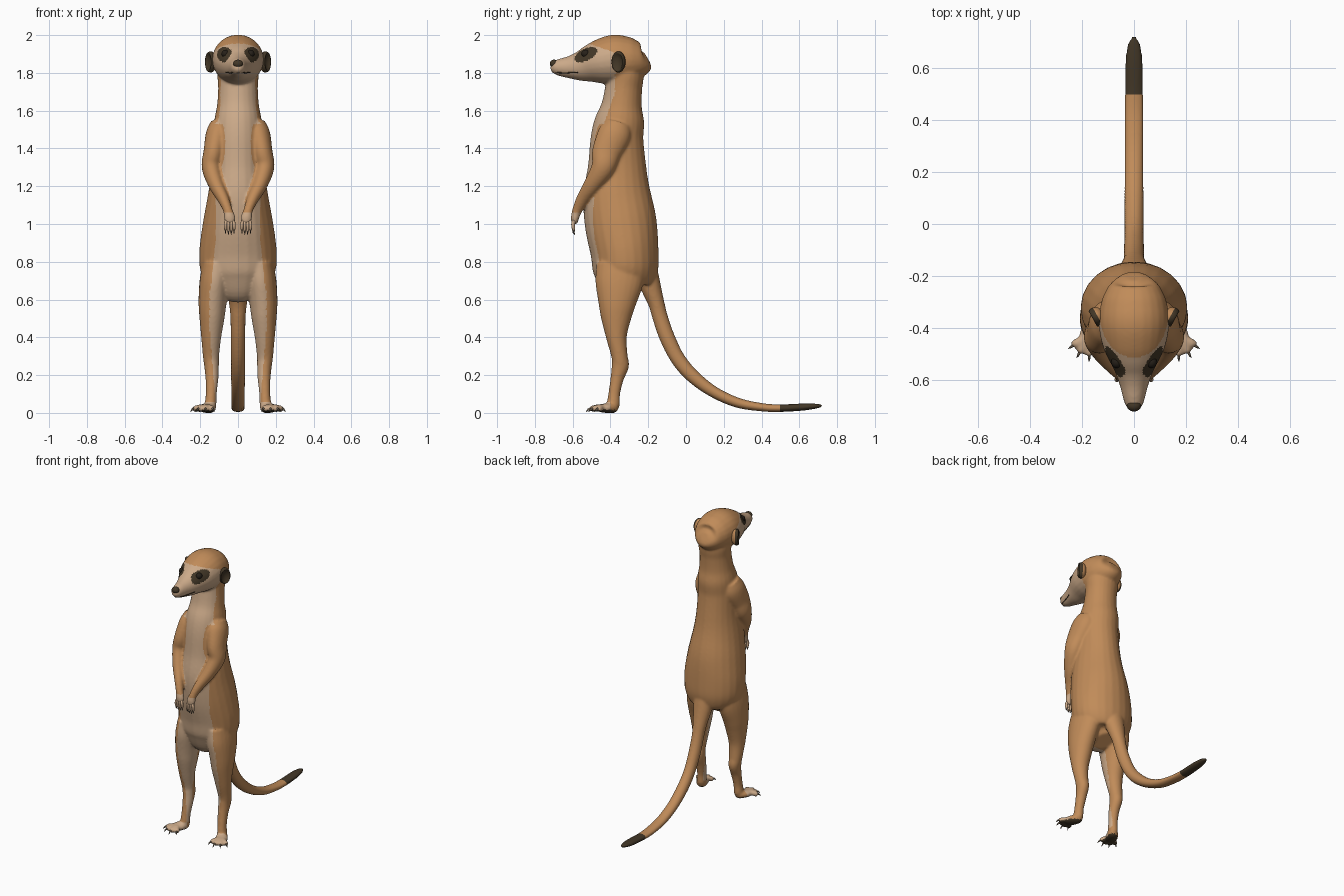
import bpy, bmesh
from math import sin, cos, pi
from mathutils import Vector, Matrix
from mathutils.bvhtree import BVHTree

cube = bpy.data.objects.get("Cube")
if cube:
    bpy.data.objects.remove(cube)


def material(name, rgb):
    mat = bpy.data.materials.new(name)
    mat.use_nodes = True
    mat.diffuse_color = (*rgb, 1)
    mat.node_tree.nodes["Principled BSDF"].inputs["Base Color"].default_value = (*rgb, 1)
    return mat


fur = material("tan fur", (0.53, 0.26, 0.10))
cream = material("cream fur", (0.60, 0.40, 0.25))
dark = material("dark brown fur", (0.055, 0.038, 0.02))
black = material("eye black", (0.02, 0.015, 0.01))
claw_mat = material("claw grey", (0.17, 0.13, 0.09))
TAN, CREAM, DARK = range(3)


def spline(points, steps=6):
    """Catmull-Rom samples through points of (x, y, z, side radius, depth radius)."""
    pts = [Vector(p) for p in points]
    pts = [pts[0] * 2 - pts[1]] + pts + [pts[-1] * 2 - pts[-2]]
    out = []
    for a, b, c, d in zip(pts, pts[1:], pts[2:], pts[3:]):
        for i in range(steps):
            t = i / steps
            out.append((b * 2 + (c - a) * t + (a * 2 - b * 5 + c * 4 - d) * t ** 2
                        + (b * 3 - a - c * 3 + d) * t ** 3) / 2)
    return out + [pts[-2]]


def loft(bm, points, side=1, segments=24):
    """Elliptical tube along a smooth path, capped at both ends."""
    samples = spline(points)
    centres = [Vector(s[:3]) for s in samples]
    last = len(samples) - 1
    rings = []
    for i, s in enumerate(samples):
        along = (centres[min(i + 1, last)] - centres[max(i - 1, 0)]).normalized()
        across = Vector((1, 0, 0))
        across = (across - along * across.dot(along)).normalized()
        depth = along.cross(across)
        ring = []
        for k in range(segments):
            a = 2 * pi * k / segments
            p = centres[i] + across * cos(a) * max(s[3], 0.001) + depth * sin(a) * max(s[4], 0.001)
            ring.append(bm.verts.new((p.x * side, p.y, p.z)))
        rings.append(ring)
    for r, q in zip(rings, rings[1:]):
        for k in range(segments):
            n = (k + 1) % segments
            bm.faces.new((r[k], r[n], q[n], q[k]))
    bm.faces.new(rings[0])
    bm.faces.new(rings[-1])


def finish(bm, name, *mats):
    bmesh.ops.recalc_face_normals(bm, faces=bm.faces)
    mesh = bpy.data.meshes.new(name)
    bm.to_mesh(mesh)
    bm.free()
    for mat in mats:
        mesh.materials.append(mat)
    mesh.shade_smooth()
    obj = bpy.data.objects.new(name, mesh)
    bpy.context.scene.collection.objects.link(obj)
    return obj


def ball(name, centre, scale, mat):
    bm = bmesh.new()
    bmesh.ops.create_uvsphere(bm, u_segments=24, v_segments=16, radius=1,
                              matrix=Matrix.Translation(centre) @ Matrix.Diagonal((*scale, 1)))
    return finish(bm, name, mat)


# Paths of the body parts
torso = [(0, -.30, .62, .06, .06), (0, -.32, .66, .14, .13), (0, -.32, .74, .195, .17),
         (0, -.325, .85, .205, .18), (0, -.345, 1, .187, .19), (0, -.365, 1.15, .16, .18),
         (0, -.365, 1.3, .137, .155), (0, -.365, 1.45, .13, .14), (0, -.35, 1.55, .125, .13),
         (0, -.34, 1.63, .111, .107), (0, -.33, 1.72, .105, .098), (0, -.32, 1.8, .11, .095),
         (0, -.33, 1.86, .1, .07)]
head = [(0, -.205, 1.88, .03, .03), (0, -.225, 1.87, .085, .08), (0, -.27, 1.868, .115, .108),
        (0, -.32, 1.87, .13, .124), (0, -.38, 1.87, .136, .132), (0, -.45, 1.86, .126, .12),
        (0, -.5, 1.85, .108, .103), (0, -.56, 1.836, .077, .08), (0, -.62, 1.83, .055, .059),
        (0, -.67, 1.83, .042, .046), (0, -.7, 1.835, .031, .033), (0, -.714, 1.84, .012, .015)]
tail = [(0, -.22, .8, .08, .06), (0, -.19, .68, .065, .055), (0, -.157, .58, .048, .043),
        (0, -.135, .5, .04, .041), (0, -.1, .4, .039, .041), (0, -.045, .29, .037, .039),
        (0, .03, .2, .037, .037), (0, .14, .115, .037, .031), (0, .27, .055, .037, .027),
        (0, .4, .03, .037, .022), (0, .5, .025, .036, .02), (0, .62, .031, .034, .019),
        (0, .69, .036, .025, .013), (0, .722, .038, .008, .006)]
leg = [(.11, -.345, .78, .08, .13), (.125, -.355, .68, .08, .125), (.135, -.365, .58, .074, .1),
       (.138, -.37, .5, .066, .08), (.142, -.368, .4, .053, .055), (.143, -.352, .3, .043, .043),
       (.14, -.348, .25, .039, .046), (.138, -.365, .18, .034, .035), (.142, -.38, .1, .029, .031),
       (.145, -.385, .04, .03, .034), (.145, -.385, .015, .015, .015)]
foot = [(.138, -.36, .028, .012, .012), (.145, -.38, .028, .032, .028),
        (.17, -.43, .025, .042, .025), (.182, -.455, .022, .03, .018)]
arm = [(.09, -.36, 1.53, .055, .07), (.105, -.38, 1.47, .066, .088), (.127, -.42, 1.38, .056, .078),
       (.142, -.44, 1.3, .05, .062), (.117, -.495, 1.21, .04, .046), (.077, -.548, 1.13, .03, .034),
       (.053, -.577, 1.07, .025, .026), (.044, -.588, 1.03, .031, .021), (.042, -.59, 1, .022, .015)]
toe_tips = [(.138, -.488), (.172, -.499), (.206, -.488), (.228, -.462)]


def toe(tip):
    x, y = tip
    return [(.168, -.42, .03, .016, .016), ((x + .17) / 2, (y - .43) / 2, .029, .016, .017),
            (x, y, .02, .017, .018), (x + (x - .17) / 8, y - .008, .017, .007, .008)]


# Body: overlapping parts fused into one skin
bm = bmesh.new()
for part in (torso, head, tail):
    loft(bm, part)
for side in (1, -1):
    for part in (leg, foot, arm, *map(toe, toe_tips)):
        loft(bm, part, side)
body = finish(bm, "body")
remesh = body.modifiers.new("fuse", "REMESH")
remesh.mode = "VOXEL"
remesh.voxel_size = 0.0075
soften = body.modifiers.new("soften", "SMOOTH")
soften.factor = 0.5
soften.iterations = 6
graph = bpy.context.evaluated_depsgraph_get()
skin = bpy.data.meshes.new_from_object(body.evaluated_get(graph))
body.modifiers.clear()
body.data = skin
skin.materials.clear()
for mat in (fur, cream, dark):
    skin.materials.append(mat)
skin.shade_smooth()

arm_samples = [(Vector(s[:3]), max(s[3], s[4]) * 1.15) for s in spline(arm, 4)]


def coat(c, n):
    """Fur colour for a face centre and normal."""
    x, y, z = abs(c.x), c.y, c.z
    if y > -.2:
        return DARK if y > .5 else TAN
    if z < .06:
        if n.z < -.5 and z < .02:
            return DARK
        return CREAM if y < -.4 else TAN
    if z > 1.74:
        rise = z - 1.897 - .35 * (y + .53)
        if x > .028 and ((y + .53) / .06) ** 2 + (rise / .034) ** 2 < 1:
            return DARK
        return CREAM if y < -.375 and z < 1.95 - .35 * (y + .5) else TAN
    if z > 1.53:
        return CREAM if y < -.375 - .35 * max(0, 1.7 - z) else TAN
    if z > .9:
        p = Vector((x, y, z))
        if any((p - q).length < r for q, r in arm_samples):
            return CREAM if z < 1.06 else TAN
        return CREAM if x < .118 and y < -.37 else TAN
    if z > .65:
        return CREAM if x < .12 + (.9 - z) * .1 and y < -.36 else TAN
    return CREAM if x < min(.15, .115 + z * .08) and y < -.36 else TAN


for face in skin.polygons:
    face.material_index = coat(face.center, face.normal)

surface = BVHTree.FromPolygons([v.co for v in skin.vertices], [f.vertices for f in skin.polygons])


def snap(x, y, z):
    return surface.find_nearest(Vector((x, y, z)))[0]


# Nose
ball("nose", (0, -.699, 1.848), (.027, .022, .022), dark)

for side, label in ((1, "left"), (-1, "right")):
    # Eye set into its dark patch
    ball(label + "_eye", snap(side * .072, -.535, 1.9) - Vector((side * .008, -.006, 0)),
         (.021, .023, .021), black)

    # Mouth line wrapped on the muzzle
    bm = bmesh.new()
    line = [(0, -.7, 1.806), (.03, -.68, 1.80), (.05, -.63, 1.797), (.07, -.575, 1.8)]
    loft(bm, [(*snap(*p), .003, .003) for p in line[:1] + [(side * x, y, z) for x, y, z in line[1:]]],
         1, 8)
    finish(bm, label + "_mouth_line", dark)

    # Cupped ear, tan behind and dark inside
    bm = bmesh.new()
    bmesh.ops.create_uvsphere(bm, u_segments=32, v_segments=20, radius=1,
                              matrix=Matrix.Rotation(pi / 2, 4, "Y"))
    for f in bm.faces:
        f.material_index = 1 if f.calc_center_median().x > -.1 else 0
    for v in bm.verts:
        if v.co.x > .5:
            v.co.x = 1 - v.co.x
    bm.transform(Matrix.Translation((.145, -.357, 1.858)) @ Matrix.Rotation(-.5, 4, "Z")
                 @ Matrix.Diagonal((.034, .038, .056, 1)))
    for v in bm.verts:
        v.co.x *= side
    finish(bm, label + "_ear", fur, dark)

    # Fingers
    digits, claws = bmesh.new(), bmesh.new()
    for i in range(4):
        x = .021 + i * .015
        z = .972 - .006 * (i in (1, 2))
        loft(digits, [(x * .6 + .017, -.588, 1.03, .008, .009), (x, -.598, 1, .0085, .01),
                      (x, -.594, z, .007, .008), (x, -.59, z - .006, .003, .003)], side, 10)
        loft(claws, [(x, -.596, z + .004, .004, .005), (x, -.597, z - .01, .0035, .004),
                     (x, -.588, z - .024, .001, .001)], side, 8)
    finish(digits, label + "_fingers", cream)

    # Claws of the hand and foot
    for x, y in toe_tips:
        out = Vector((x - .17, y + .42)).normalized()
        loft(claws, [(x, y, .024, .006, .006), (x + out.x * .016, y + out.y * .016, .019, .005, .006),
                     (x + out.x * .03, y + out.y * .03, .006, .001, .001)], side, 8)
    finish(claws, label + "_claws", claw_mat)
